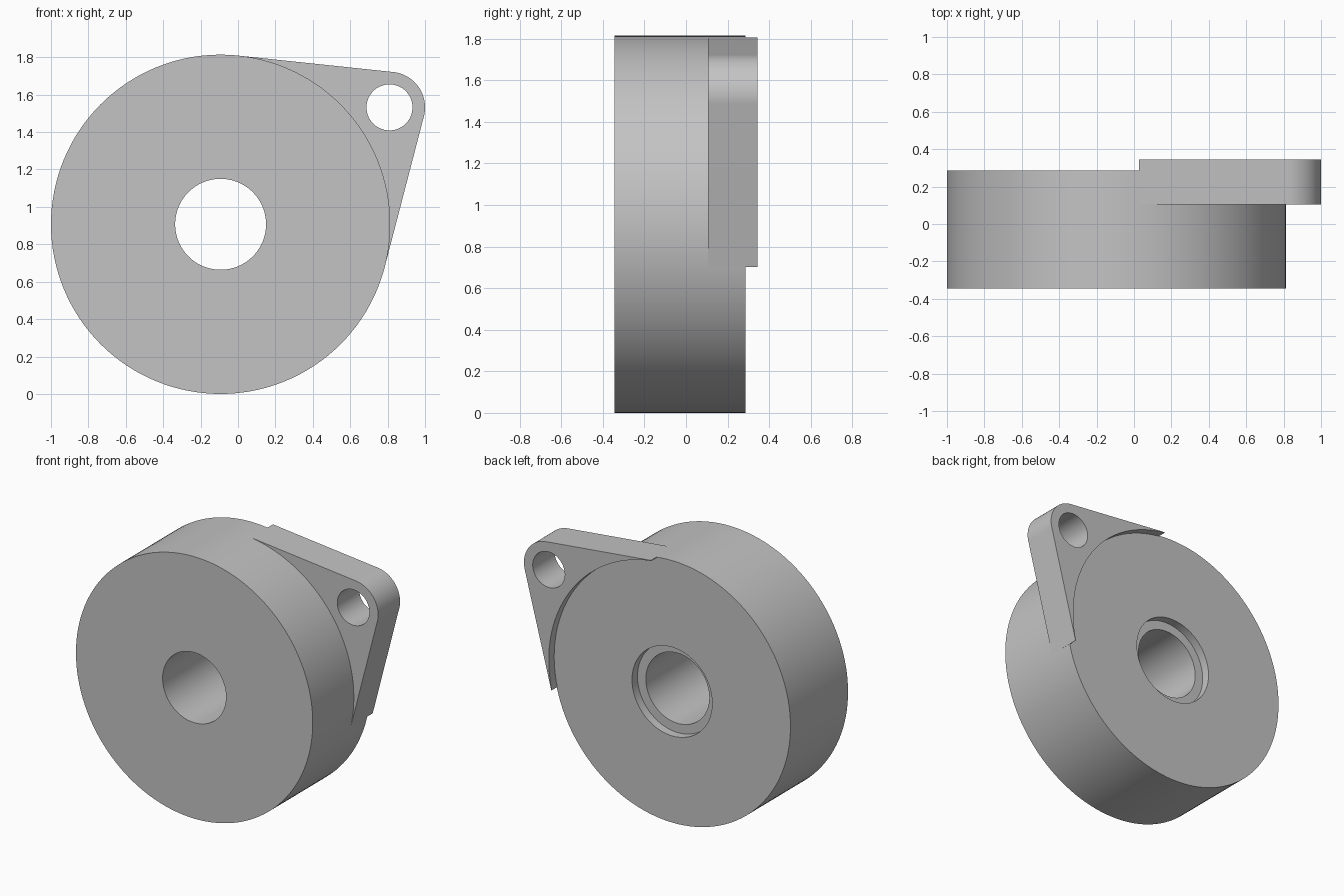
import bpy, bmesh
from math import radians, degrees, sin, cos, acos, atan2, hypot, tau
from mathutils import Vector

if "Cube" in bpy.data.objects:
    bpy.data.objects.remove(bpy.data.objects["Cube"], do_unlink=True)

GREY = (0.55, 0.55, 0.55, 1)
mat = bpy.data.materials.new("plain grey")
mat.use_nodes = True
mat.diffuse_color = GREY
mat.node_tree.nodes["Principled BSDF"].inputs["Base Color"].default_value = GREY

# Shared dimensions: disc and lug circles in the x-z plane
DISC, DISC_R = Vector((-0.093, 0, 0.907)), 0.907
LUG, LUG_R, LUG_HOLE_R = Vector((0.81, 0, 1.532)), 0.19, 0.123
BORE_R, RECESS_R = 0.243, 0.307
FRONT, BACK, RECESS_Y = -0.345, 0.285, 0.225
LUG_FRONT, LUG_BACK = 0.105, 0.345


def finish(name, bm):
    bmesh.ops.recalc_face_normals(bm, faces=bm.faces)
    mesh = bpy.data.meshes.new(name)
    bm.to_mesh(mesh)
    bm.free()
    mesh.materials.append(mat)
    obj = bpy.data.objects.new(name, mesh)
    bpy.context.collection.objects.link(obj)
    bpy.ops.object.select_all(action="DESELECT")
    obj.select_set(True)
    bpy.context.view_layer.objects.active = obj
    bpy.ops.object.shade_smooth_by_angle(angle=radians(30))


def arc(centre, radius, start, end, steps):
    """Points on an arc in the x-z plane, both ends included."""
    angles = [start + (end - start) * i / steps for i in range(steps + 1)]
    return [centre + Vector((cos(a), 0, sin(a))) * radius for a in angles]


def add_loop(bm, points):
    verts = [bm.verts.new(p) for p in points]
    return [bm.edges.new((v, verts[(i + 1) % len(verts)])) for i, v in enumerate(verts)]


# Disc: lathed section with a through bore and a shallow recess at the back
bm = bmesh.new()
section = [(BORE_R, FRONT), (DISC_R, FRONT), (DISC_R, BACK),
           (RECESS_R, BACK), (RECESS_R, RECESS_Y), (BORE_R, RECESS_Y)]
edges = add_loop(bm, [DISC + Vector((r, y, 0)) for r, y in section])
bmesh.ops.spin(bm, geom=edges, cent=DISC, axis=(0, 1, 0), angle=tau, steps=128)
bmesh.ops.remove_doubles(bm, verts=bm.verts, dist=0.0001)
finish("disc", bm)

# Lug: tangent outline around a pin hole, hollowed to follow the disc rim
offset = LUG - DISC
heading = atan2(offset.z, offset.x)
spread = acos((DISC_R - LUG_R) / hypot(offset.x, offset.z))
tip = arc(LUG, LUG_R, heading - spread, heading + spread, 32)
reach = spread - radians(1.5)
inner = arc(DISC, DISC_R - 0.004, heading + reach, heading - reach, 48)
ends = arc(DISC, DISC_R, heading + reach, heading - reach, 1)

bm = bmesh.new()
edges = add_loop(bm, tip + [ends[0]] + inner + [ends[1]])
edges += add_loop(bm, arc(LUG, LUG_HOLE_R, 0, tau, 64)[:-1])
bmesh.ops.triangle_fill(bm, use_beauty=True, edges=edges, normal=(0, -1, 0))
bmesh.ops.translate(bm, verts=bm.verts, vec=(0, LUG_FRONT, 0))
solid = bmesh.ops.extrude_face_region(bm, geom=bm.faces[:], use_keep_orig=True)
top = [g for g in solid["geom"] if isinstance(g, bmesh.types.BMVert)]
bmesh.ops.translate(bm, verts=top, vec=(0, LUG_BACK - LUG_FRONT, 0))
bmesh.ops.dissolve_limit(bm, angle_limit=radians(0.1), verts=bm.verts, edges=bm.edges)
finish("mounting_lug", bm)
